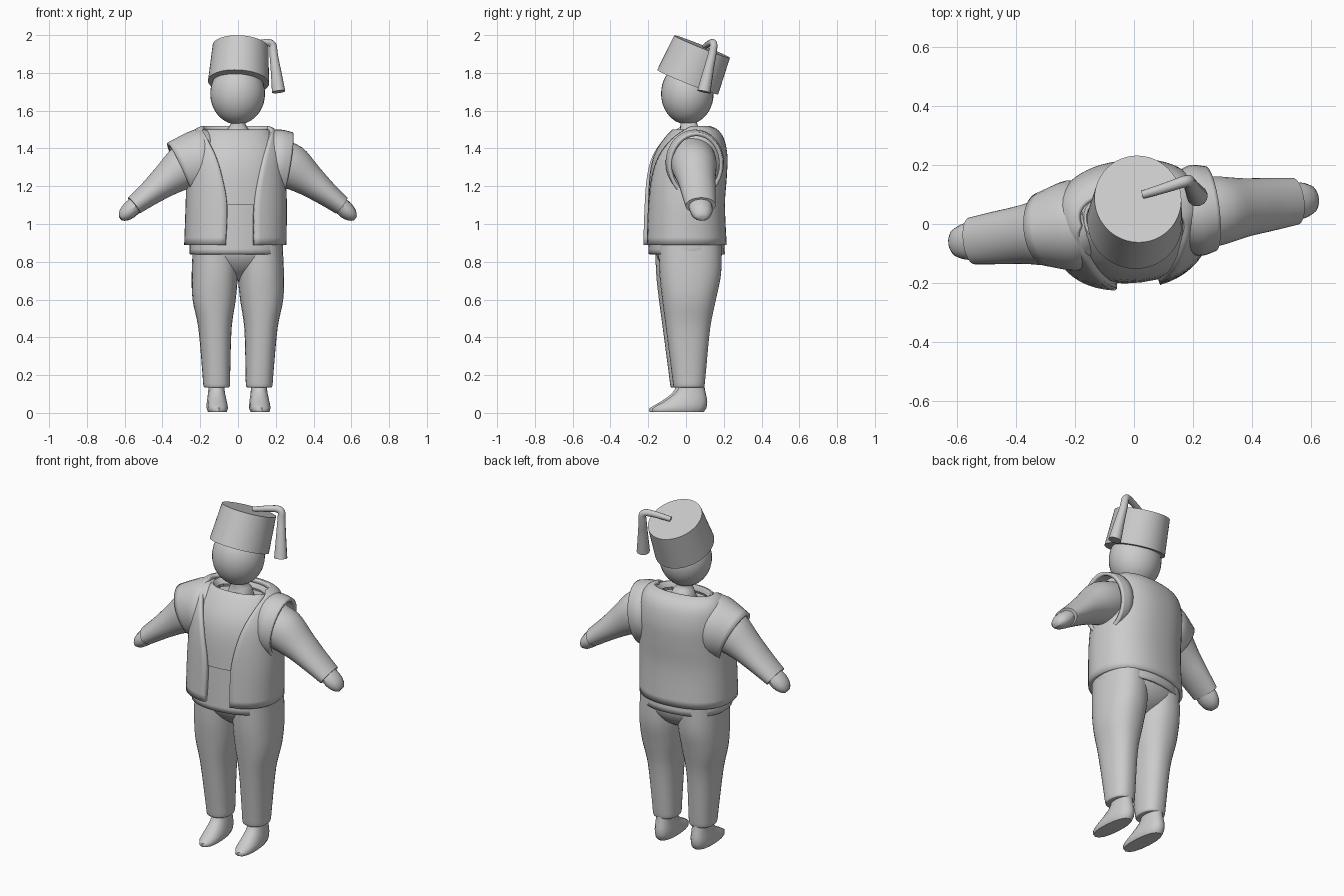
import bpy, bmesh, math
from mathutils import Matrix

if "Cube" in bpy.data.objects:
    bpy.data.objects.remove(bpy.data.objects["Cube"])

TWIST, HIP = math.radians(7), math.radians(4)
P = 0.87  # slightly boxy cross-sections


def power(v):
    return math.copysign(abs(v) ** P, v)


def finish(ob, twist=0.0, angle=40):
    ob.rotation_euler[2] = twist
    bpy.ops.object.select_all(action='DESELECT')
    ob.select_set(True)
    bpy.context.view_layer.objects.active = ob
    bpy.ops.object.shade_smooth_by_angle(angle=math.radians(angle))
    return ob


def from_bmesh(name, bm):
    bmesh.ops.recalc_face_normals(bm, faces=bm.faces)
    me = bpy.data.meshes.new(name)
    bm.to_mesh(me)
    bm.free()
    ob = bpy.data.objects.new(name, me)
    bpy.context.collection.objects.link(ob)
    return ob


def spline(rings, steps):
    out = []
    for i in range(len(rings) - 1):
        a, b, c, d = (rings[max(0, min(len(rings) - 1, i + k))] for k in (-1, 0, 1, 2))
        for j in range(steps):
            t = j / steps
            out.append([0.5 * (2 * q + (r - p) * t + (2 * p - 5 * q + 4 * r - s) * t * t
                               + (3 * q - p - 3 * r + s) * t ** 3) for p, q, r, s in zip(a, b, c, d)])
    return out + [list(rings[-1])]


def loft(name, fn, rings, twist=0.0, sides=32, closed=True, caps=(True, True), steps=4, thick=0, angle=40):
    bm = bmesh.new()
    n = sides if closed else sides + 1
    rows = [[bm.verts.new(fn(r, i / sides)) for i in range(n)] for r in spline(rings, steps)]
    for lo, hi in zip(rows, rows[1:]):
        for i in range(sides):
            k = (i + 1) % n
            bm.faces.new((lo[i], lo[k], hi[k], hi[i]))
    for row, cap in zip((rows[0], rows[-1]), caps):
        if cap:
            bm.faces.new(row)
    ob = from_bmesh(name, bm)
    if thick:
        m = ob.modifiers.new("thickness", 'SOLIDIFY')
        m.thickness = thick
        m.offset = -1
    return finish(ob, twist, angle)


def stack(r, t):
    # ring: centre x, z, half width, front y, back y
    cx, z, rx, yf, yb = r[:5]
    a = 2 * math.pi * t
    return (cx + rx * power(math.sin(a)), (yf + yb) / 2 - (yb - yf) / 2 * power(math.cos(a)), z)


def open_stack(r, t):
    # same ring with a front opening of half width r[5]
    g = math.asin(min(0.99, r[5] / r[2]) ** (1 / P)) / (2 * math.pi)
    return stack(r, g + (1 - 2 * g) * t)


def limb(s):
    # ring: x, z, half thickness, half depth
    def fn(r, t):
        a = 2 * math.pi * t
        k = r[2] * math.cos(a)
        return (s * (r[0] + 0.6 * k), 0.01 + r[3] * math.sin(a), r[1] + 0.8 * k)
    return fn


def armhole(s):
    # ring: x, centre z, half depth, half height, outward lean at top
    def fn(r, t):
        c, q = math.cos(2 * math.pi * t), math.sin(2 * math.pi * t)
        return (s * (r[0] + r[4] * c), 0.02 + r[2] * q, r[1] + r[3] * c)
    return fn


# Head and neck
bm = bmesh.new()
bmesh.ops.create_uvsphere(bm, u_segments=32, v_segments=20, radius=1,
                          matrix=Matrix.Translation((-0.002, 0.007, 1.69)) @ Matrix.Diagonal((0.145, 0.139, 0.163, 1)))
finish(from_bmesh("head", bm))
loft("neck", stack, [(0, 1.42, .08, -.06, .10), (0, 1.49, .062, -.035, .085), (0, 1.53, .04, -.03, .06),
                     (0, 1.58, .04, -.03, .06)], sides=20)

# Tilted flat-topped hat
bm = bmesh.new()
bmesh.ops.create_cone(bm, cap_ends=True, segments=48, radius1=0.174, radius2=0.159, depth=0.203,
                      matrix=Matrix.Translation((0.008, 0.047, 1.845)) @ Matrix.Rotation(math.radians(-22), 4, 'X')
                      @ Matrix.Rotation(math.radians(3), 4, 'Y') @ Matrix.Diagonal((0.93, 1, 1, 1)))
finish(from_bmesh("hat", bm))

# Hat tassel: a tapering tube draped over the rim
cu = bpy.data.curves.new("tassel", 'CURVE')
cu.dimensions = '3D'
cu.bevel_depth = 1.0
cu.bevel_resolution = 4
cu.use_fill_caps = True
sp = cu.splines.new('NURBS')
path = [(.03, .10, 1.94, .014), (.10, .12, 1.955, .017), (.185, .15, 1.965, .02), (.188, .14, 1.90, .022),
        (.20, .12, 1.82, .027), (.215, .095, 1.70, .036)]
sp.points.add(len(path) - 1)
for p, (x, y, z, r) in zip(sp.points, path):
    p.co = (x, y, z, 1)
    p.radius = r
sp.use_endpoint_u = True
sp.order_u = 3
ob = bpy.data.objects.new("tassel", cu)
bpy.context.collection.objects.link(ob)
bpy.ops.object.select_all(action='DESELECT')
ob.select_set(True)
bpy.context.view_layer.objects.active = ob
bpy.ops.object.convert(target='MESH')
finish(bpy.context.view_layer.objects.active)

# Shirt, and the shorter layer over it
loft("shirt", stack, [(-.01, .84, .247, -.195, .205), (-.01, 1.0, .24, -.19, .195), (0, 1.2, .235, -.18, .19),
                      (0, 1.36, .22, -.15, .18), (0, 1.45, .15, -.07, .12)], TWIST, caps=(False, True), thick=.012)
loft("under_vest", stack, [(0, 1.10, .238, -.2, .185), (0, 1.28, .238, -.188, .19), (0, 1.40, .22, -.15, .185),
                           (0, 1.50, .168, -.07, .13), (0, 1.47, .14, -.05, .10)], TWIST, caps=(False, False))

# Open-fronted vest with flared armholes
loft("vest", open_stack, [(-.015, .89, .27, -.222, .215, .078), (-.01, 1.1, .268, -.215, .205, .075),
                          (-.01, 1.25, .262, -.205, .215, .10), (-.01, 1.36, .26, -.18, .218, .13),
                          (-.01, 1.45, .245, -.13, .20, .165), (-.01, 1.50, .215, -.08, .165, .185),
                          (-.01, 1.52, .175, -.05, .12, .172)], TWIST, sides=48, closed=False,
     caps=(False, False), thick=.025)
for side, s, outer in (("left", 1, (.265, 1.31, .145, .175, .03)), ("right", -1, (.31, 1.29, .125, .14, .065))):
    loft(side + "_armhole", armhole(s), [(.15, 1.33, .13, .165, 0), (.21, 1.328, .155, .172, .02), outer],
         TWIST, caps=(False, False), thick=.02)

# Arms, hands, legs and feet
trousers = [(.113, .135, .06, -.068, .08), (.113, .145, .07, -.075, .09), (.115, .22, .074, -.085, .098),
            (.122, .45, .088, -.115, .12), (.126, .60, .114, -.135, .15), (.122, .74, .122, -.15, .178),
            (.118, .90, .118, -.155, .18)]
shoe = [(.113, .004, .048, -.185, .085), (.113, .025, .056, -.185, .10), (.113, .06, .053, -.125, .105),
        (.113, .10, .046, -.07, .098), (.113, .14, .042, -.045, .09), (.113, .20, .042, -.04, .085)]
for side, s in (("left", 1), ("right", -1)):
    loft(side + "_sleeve", limb(s), [(.15, 1.37, .11, .12), (.27, 1.31, .12, .12), (.38, 1.232, .088, .10),
                                     (.47, 1.162, .066, .09), (.553, 1.098, .052, .08)], TWIST)
    loft(side + "_hand", limb(s), [(.53, 1.115, .042, .06), (.575, 1.075, .046, .062),
                                   (.61, 1.045, .034, .048), (.626, 1.03, .014, .024)], TWIST, sides=12, steps=2)
    loft(side + "_trouser_leg", stack, [(s * r[0],) + r[1:] for r in trousers], HIP)
    loft(side + "_foot", stack, [(s * r[0],) + r[1:] for r in shoe], HIP, sides=16, steps=2)

# Trouser seat joining the legs
loft("trouser_seat", stack, [(0, .70, .05, -.03, .06), (0, .76, .15, -.11, .15), (0, .84, .236, -.158, .19),
                             (0, .95, .23, -.16, .18)], HIP)
